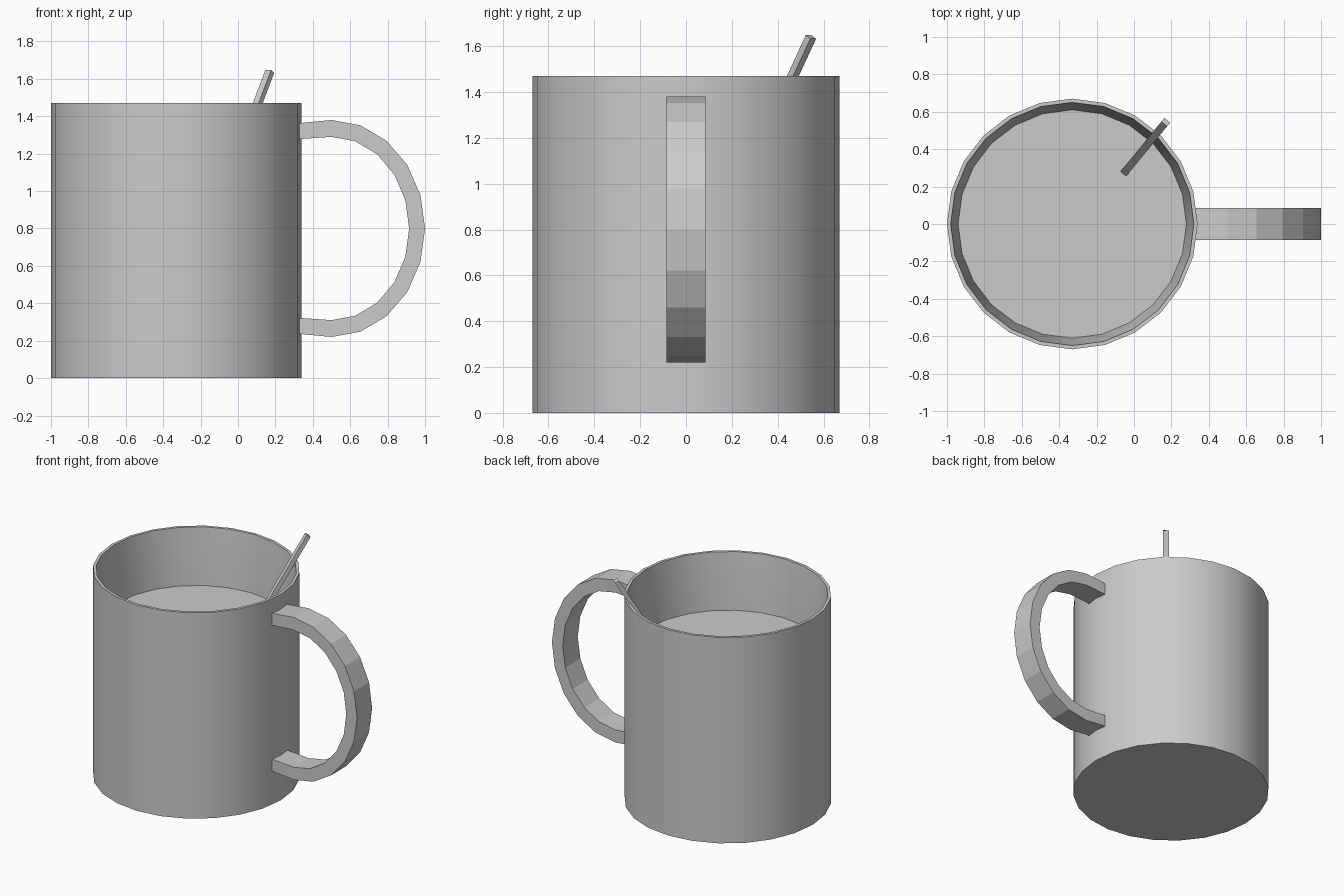
import bpy
import bmesh
from math import cos, sin, radians, pi
from mathutils import Vector

cube = bpy.data.objects.get("Cube")
if cube:
    bpy.data.objects.remove(cube)

grey = bpy.data.materials.new("plain_grey")
grey.use_nodes = True
COLOUR = (0.6, 0.6, 0.6, 1)
grey.diffuse_color = COLOUR
grey.node_tree.nodes["Principled BSDF"].inputs["Base Color"].default_value = COLOUR

CENTRE_X = -0.33
SIDES = 24


def finish(name, bm, smooth=False):
    bmesh.ops.recalc_face_normals(bm, faces=bm.faces)
    mesh = bpy.data.meshes.new(name)
    bm.to_mesh(mesh)
    bm.free()
    obj = bpy.data.objects.new(name, mesh)
    bpy.context.collection.objects.link(obj)
    mesh.materials.append(grey)
    if smooth:
        bpy.ops.object.select_all(action="DESELECT")
        obj.select_set(True)
        bpy.context.view_layer.objects.active = obj
        bpy.ops.object.shade_smooth_by_angle(angle=radians(30))
    return obj


def ring(bm, radius, z):
    angles = [2 * pi * i / SIDES for i in range(SIDES)]
    return [bm.verts.new((CENTRE_X + radius * cos(a), radius * sin(a), z)) for a in angles]


def bridge(bm, a, b):
    for i in range(len(a)):
        j = (i + 1) % len(a)
        bm.faces.new((a[i], a[j], b[j], b[i]))


# Cup: straight outer wall, thin rim, tapered inside
bm = bmesh.new()
profile = [(0.67, 0), (0.67, 1.47), (0.65, 1.47), (0.61, 1.07), (0.58, 0.08)]
rings = [ring(bm, r, z) for r, z in profile]
for lower, upper in zip(rings, rings[1:]):
    bridge(bm, lower, upper)
bm.faces.new(rings[0])
bm.faces.new(rings[-1])
finish("cup", bm, smooth=True)

# Drink surface
bm = bmesh.new()
bm.faces.new(ring(bm, 0.611, 1.07))
finish("drink", bm)


# Handle: faceted half-ellipse band, symmetric about its middle height
def handle_curve(rx, rz, end_z):
    arc = [(0.5 + rx * cos(radians(a)), rz * sin(radians(a))) for a in range(-90, 91, 18)]
    return [(0.325, -end_z)] + arc + [(0.325, end_z)]


bm = bmesh.new()
outer = handle_curve(0.5, 0.58, 0.563)
inner = handle_curve(0.415, 0.49, 0.478)
sections = []
for (xo, zo), (xi, zi) in zip(outer, inner):
    corners = [(xo, -0.085, zo), (xo, 0.085, zo), (xi, 0.085, zi), (xi, -0.085, zi)]
    sections.append([bm.verts.new((x, y, 0.8 + z)) for x, y, z in corners])
for a, b in zip(sections, sections[1:]):
    bridge(bm, a, b)
bm.faces.new(sections[0])
bm.faces.new(sections[-1])
finish("handle", bm)

# Stirring stick: square bar leaning on the rim
top, low = Vector((0.17, 0.545, 1.64)), Vector((-0.08, 0.24, 0.98))
axis = (top - low).normalized()
side = axis.cross(Vector((0, 0, 1))).normalized()
up = side.cross(axis)
bm = bmesh.new()
ends = []
for p in (low, top):
    ends.append([bm.verts.new(p + side * s * 0.02 + up * t * 0.015)
                 for s, t in ((-1, -1), (1, -1), (1, 1), (-1, 1))])
bridge(bm, *ends)
bm.faces.new(ends[0])
bm.faces.new(ends[1])
finish("stirring_stick", bm)
